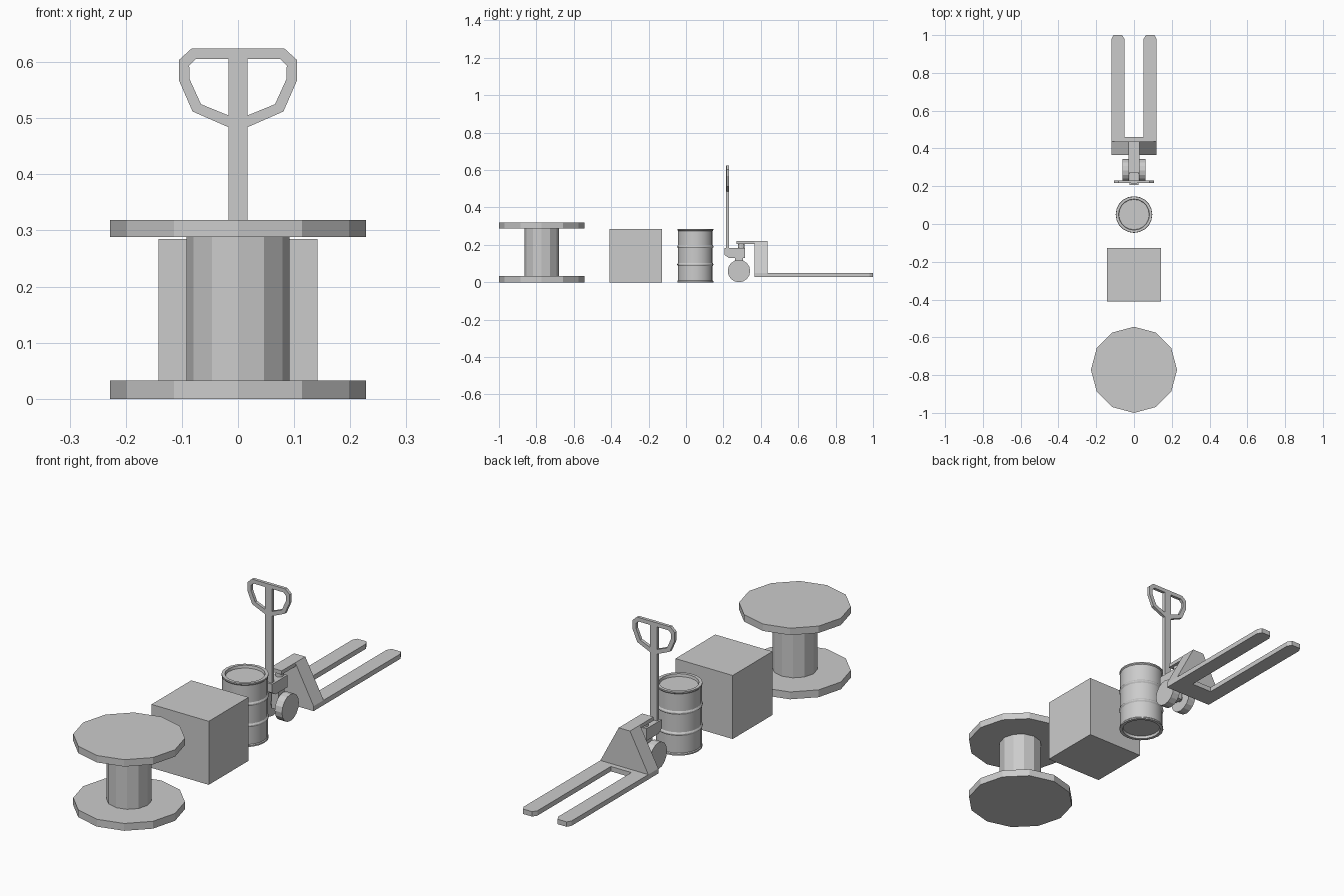
import bpy, bmesh
from math import sin, cos, pi
from mathutils import Vector

if "Cube" in bpy.data.objects:
    bpy.data.objects.remove(bpy.data.objects["Cube"])


def finish(name, bm):
    bmesh.ops.recalc_face_normals(bm, faces=bm.faces)
    me = bpy.data.meshes.new(name)
    bm.to_mesh(me)
    bm.free()
    ob = bpy.data.objects.new(name, me)
    bpy.context.collection.objects.link(ob)
    return ob


def prism(name, pts, axis, a, b, mirror=False):
    """Extrude a 2D outline along an axis from a to b, optionally mirrored in x."""
    place = {'x': lambda p, d: (d, p[0], p[1]),
             'y': lambda p, d: (p[0], d, p[1]),
             'z': lambda p, d: (p[0], p[1], d)}[axis]
    bm = bmesh.new()
    face = bm.faces.new([bm.verts.new(place(p, a)) for p in pts])
    new = bmesh.ops.extrude_face_region(bm, geom=[face])['geom']
    step = Vector(place((0, 0), b - a))
    bmesh.ops.translate(bm, vec=step, verts=[v for v in new if isinstance(v, bmesh.types.BMVert)])
    ob = finish(name, bm)
    if mirror:
        m = ob.modifiers.new("mirror", 'MIRROR')
        m.use_axis[0] = True
        m.use_mirror_merge = False
    return ob


def box(name, x0, x1, y0, y1, z0, z1, mirror=False):
    return prism(name, [(x0, y0), (x1, y0), (x1, y1), (x0, y1)], 'z', z0, z1, mirror)


def lathe(name, profile, n, y):
    """Spin an (r, z) profile about a vertical axis and cap both ends."""
    bm = bmesh.new()
    rings = [[bm.verts.new((r * cos(2 * pi * i / n), y + r * sin(2 * pi * i / n), z))
              for i in range(n)] for r, z in profile]
    for lo, hi in zip(rings, rings[1:]):
        for i in range(n):
            j = (i + 1) % n
            bm.faces.new((lo[i], lo[j], hi[j], hi[i]))
    bm.faces.new(rings[0])
    bm.faces.new(rings[-1])
    return finish(name, bm)


def circle(cy, cz, r, n):
    return [(cy + r * cos(2 * pi * i / n), cz + r * sin(2 * pi * i / n)) for i in range(n)]


# Cable spool
R, C = 0.228, 0.092
lathe("cable_spool", [(R, 0), (R, 0.033), (C, 0.033), (C, 0.288), (R, 0.288), (R, 0.319)], 12, -0.772)

# Crate
box("crate", -0.142, 0.142, -0.41, -0.128, 0, 0.285)

# Barrel with two ribs and recessed ends
B = 0.093
profile = [(0.08, 0.012), (0.082, 0), (0.096, 0), (0.096, 0.006), (B, 0.01)]
for z in (0.095, 0.19):
    profile += [(B, z - 0.008), (0.097, z - 0.002), (0.097, z + 0.002), (B, z + 0.008)]
profile += [(B, 0.275), (0.096, 0.279), (0.096, 0.285), (0.082, 0.285), (0.08, 0.273)]
barrel = lathe("barrel", profile, 20, 0.05)
bpy.context.view_layer.objects.active = barrel
barrel.select_set(True)
bpy.ops.object.shade_smooth_by_angle(angle=0.4)

# Forks joined by a cross plate
prism("forks", [(0, 0.366), (0.119, 0.366), (0.119, 0.98), (0.108, 1.0), (0.063, 1.0),
                (0.051, 0.98), (0.051, 0.46), (0, 0.46)], 'z', 0.028, 0.05, True)

# Tapered fork carriage
prism("fork_carriage", [(-0.119, 0.05), (0.119, 0.05), (0.028, 0.221), (-0.028, 0.221)], 'y', 0.366, 0.437)

# Top arm and pivot down to the steering head
box("top_arm", -0.028, 0.028, 0.27, 0.37, 0.204, 0.221)
prism("pivot_post", [(x, y + 0.295) for x, y in circle(0, 0, 0.017, 12)], 'z', 0.18, 0.206)

# Steering head with wheel bracket
prism("steering_head", [(0.207, 0.184), (0.207, 0.145), (0.23, 0.13), (0.315, 0.13), (0.315, 0.184)],
      'x', -0.025, 0.025)
box("wheel_bracket", -0.018, 0.018, 0.262, 0.304, 0.045, 0.132)
prism("axle", circle(0.283, 0.06, 0.015, 10), 'x', -0.04, 0.04)
prism("wheels", circle(0.283, 0.06, 0.06, 16), 'x', 0.026, 0.062, True)

# Pull handle: shaft and looped grip
box("handle_shaft", -0.017, 0.017, 0.215, 0.23, 0.16, 0.624)
prism("handle_grip", [(0.017, 0.624), (0.083, 0.624), (0.105, 0.604), (0.105, 0.567),
                      (0.081, 0.512), (0.017, 0.484), (0.017, 0.505), (0.066, 0.525),
                      (0.086, 0.569), (0.087, 0.594), (0.075, 0.606), (0.017, 0.606)],
      'y', 0.216, 0.23, True)
